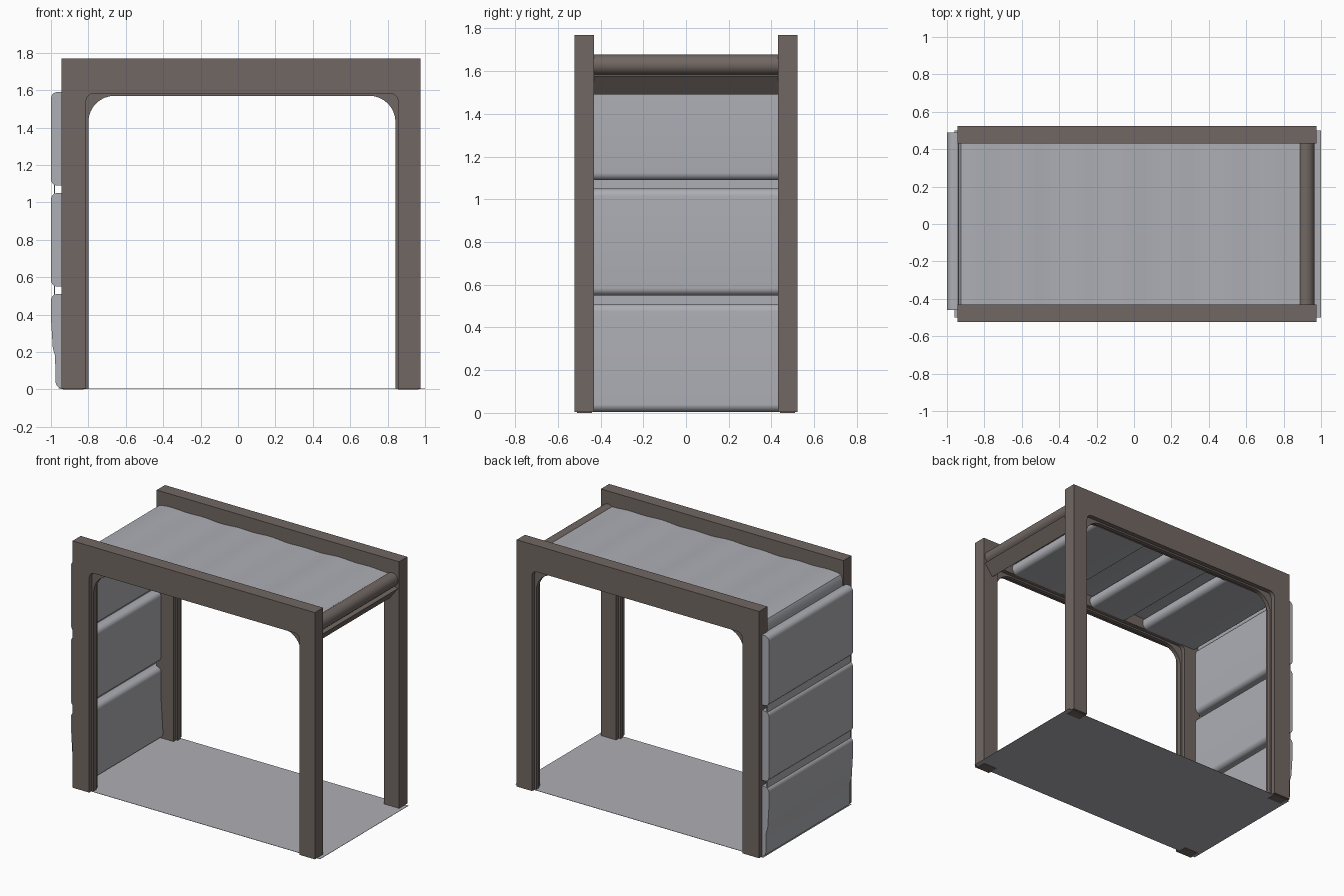
import bpy, bmesh, math

if "Cube" in bpy.data.objects:
    bpy.data.objects.remove(bpy.data.objects["Cube"])


def material(name, rgb):
    m = bpy.data.materials.new(name)
    m.diffuse_color = (*rgb, 1)
    m.use_nodes = True
    m.node_tree.nodes["Principled BSDF"].inputs["Base Color"].default_value = m.diffuse_color
    return m


BROWN = material("brown_frame", (0.165, 0.136, 0.124))
GREY = material("grey_padding", (0.42, 0.425, 0.46))


def extrude(name, pts, y0, y1, mat, smooth=True):
    """Extrude an x-z outline along y."""
    bm = bmesh.new()
    face = bm.faces.new([bm.verts.new((x, y0, z)) for x, z in pts])
    res = bmesh.ops.extrude_face_region(bm, geom=[face])
    verts = [g for g in res["geom"] if isinstance(g, bmesh.types.BMVert)]
    bmesh.ops.translate(bm, verts=verts, vec=(0, y1 - y0, 0))
    bmesh.ops.recalc_face_normals(bm, faces=bm.faces)
    me = bpy.data.meshes.new(name)
    bm.to_mesh(me)
    bm.free()
    me.materials.append(mat)
    ob = bpy.data.objects.new(name, me)
    bpy.context.collection.objects.link(ob)
    if smooth:
        bpy.context.view_layer.objects.active = ob
        ob.select_set(True)
        bpy.ops.object.shade_smooth_by_angle(angle=math.radians(35))
        ob.select_set(False)
    return ob


def arc(cx, cz, r, a0, a1, n=8):
    return [(cx + r * math.cos(math.radians(a0 + (a1 - a0) * i / n)),
             cz + r * math.sin(math.radians(a0 + (a1 - a0) * i / n))) for i in range(n + 1)]


def rounded(x0, x1, z0, z1, r):
    return (arc(x1 - r, z1 - r, r, 90, 0) + arc(x1 - r, z0 + r, r, 0, -90)
            + arc(x0 + r, z0 + r, r, -90, -180) + arc(x0 + r, z1 - r, r, 180, 90))


def box(name, x0, x1, y0, y1, z0, z1, mat):
    return extrude(name, [(x0, z0), (x1, z0), (x1, z1), (x0, z1)], y0, y1, mat, False)


def portal(x0, x1, top, r):
    """Arch outline with a round-cornered opening."""
    z = 0.004
    return ([(-0.945, z), (-0.945, 1.77), (0.975, 1.77), (0.975, z), (x1, z)]
            + arc(x1 - r, top - r, r, 0, 90) + arc(x0 + r, top - r, r, 90, 180) + [(x0, z)])


# Front and back arches: two outer layers around a rounder middle lip
for side, s in (("front", -1), ("back", 1)):
    for layer, a, b in (("inner", 0.43, 0.46), ("outer", 0.49, 0.523)):
        extrude(f"{side}_arch_{layer}", portal(-0.812, 0.855, 1.582, 0.04), s * a, s * b, BROWN)
    extrude(f"{side}_arch_lip", portal(-0.80, 0.842, 1.57, 0.14), s * 0.46, s * 0.49, BROWN)
    # Foot plates below the floor
    for end, x in (("left", -0.88), ("right", 0.91)):
        box(f"{side}_{end}_foot", x - 0.055, x + 0.055, s * 0.44, s * 0.51, 0, 0.006, BROWN)

# Floor sheet
box("floor_sheet", -0.96, 1.0, -0.5, 0.5, 0.003, 0.005, GREY)

# Padded left wall
for name, z0, z1 in (("middle", 0.55, 1.05), ("upper", 1.09, 1.59)):
    extrude(f"{name}_wall_pad", rounded(-1.0, -0.91, z0, z1, 0.035), -0.46, 0.49, GREY)
lower = (arc(-0.945, 0.475, 0.035, 90, 0) + [(-0.91, 0.28)] + arc(-0.93, 0.04, 0.035, 0, -90)
         + arc(-0.94, 0.04, 0.035, -90, -180) + [(-0.978, 0.18), (-0.99, 0.22), (-1.0, 0.38)]
         + arc(-0.965, 0.475, 0.035, 180, 90))
extrude("lower_wall_pad", lower, -0.46, 0.49, GREY)
box("wall_backing", -0.985, -0.979, -0.455, 0.485, 0.3, 1.3, GREY)

# Wavy roof sheet, curling down at the left end
N = 48
top = [(-0.90 + 1.82 * i / N, 1.672 + 0.003 * math.sin(i * 0.9) + 0.003 * math.sin(i * 0.37))
       for i in range(N + 1)]
curl = [(-0.94, 1.59), (-0.938, 1.64), (-0.925, 1.665)]
under = [(x, z - 0.008) for x, z in reversed(top)]
extrude("roof_sheet", curl + top + under + [(-0.915, 1.655), (-0.93, 1.635), (-0.932, 1.59)],
        -0.43, 0.43, GREY)

# Pads under the roof
for i, (x0, x1) in enumerate(((-0.92, -0.44), (-0.30, 0.03), (0.25, 0.72))):
    extrude(f"roof_pad_{i + 1}", rounded(x0, x1, 1.582, 1.667, 0.038), -0.43, 0.43, GREY)

# Rolled-up door tube with its hanging flap
extrude("rolled_door", arc(0.918, 1.63, 0.048, 0, 345, 23), -0.43, 0.43, BROWN)
extrude("door_flap", [(0.905, 1.595), (0.965, 1.575), (0.90, 1.49), (0.894, 1.494),
                      (0.95, 1.572), (0.902, 1.587)], -0.43, 0.43, BROWN, False)
